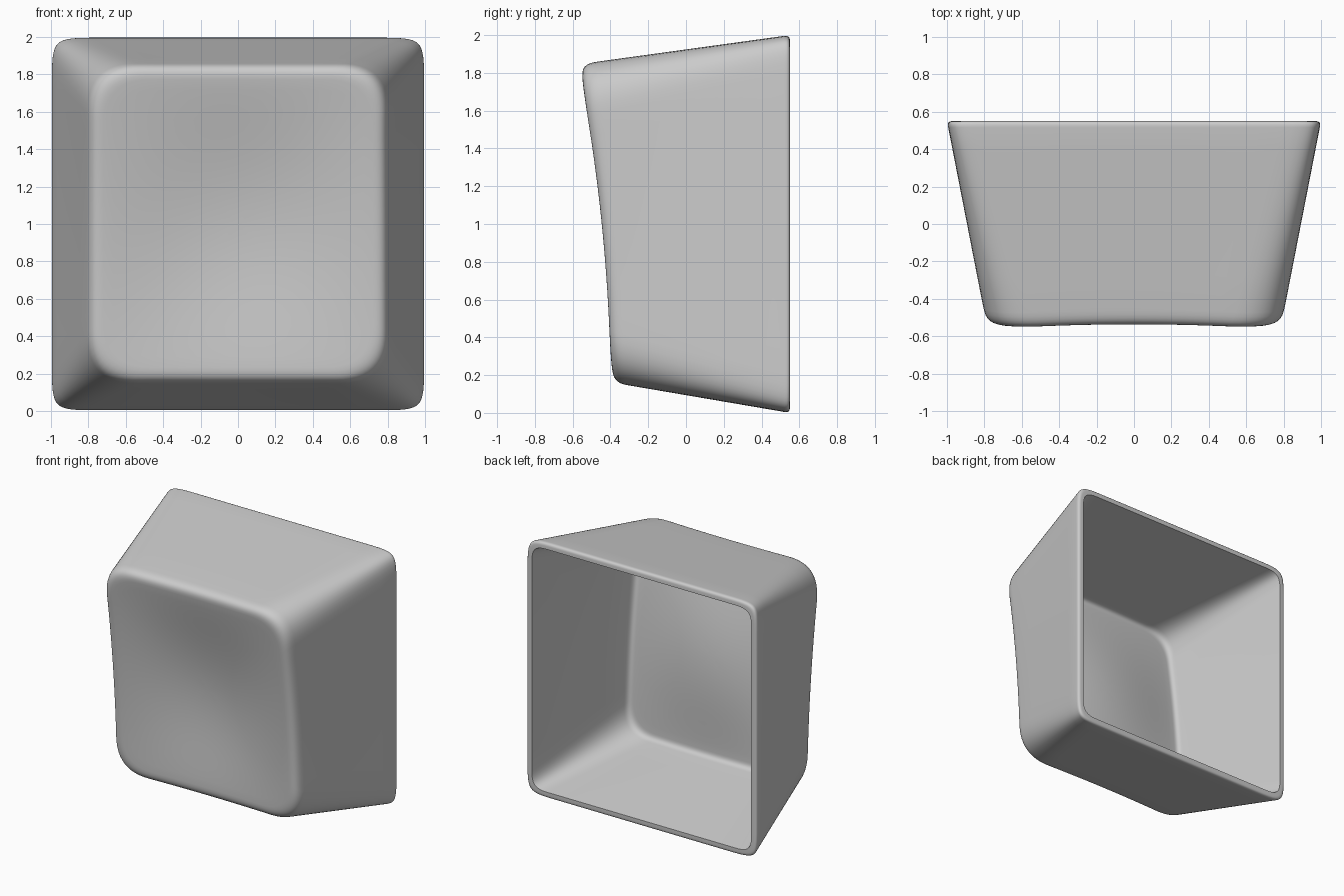
import bpy, bmesh
from mathutils import Vector

if "Cube" in bpy.data.objects:
    bpy.data.objects.remove(bpy.data.objects["Cube"])

BACK = 0.55


def face_y(x, z):
    # slanted front face with a shallow bowl
    q = (z - 1.005) / 0.845
    u = 1 - (x / 0.79) ** 2
    bowl = 0.06 * u * u * max(0, 1 - q * q) ** 2
    return -0.452 - 0.0865 * q - 0.036 * q * q + 0.025 * u + bowl


def bezier(a, b, c, n, w=1.0):
    # quadratic curve; a larger weight w pulls it closer to the corner b
    pts = []
    for k in range(n + 1):
        t = k / n
        i, j, m = (1 - t) ** 2, 2 * w * t * (1 - t), t * t
        pts.append((a * i + b * j + c * m) / (i + j + m))
    return pts


def outline(w, z0, z1, d, weight):
    # soft-cornered rectangle in x and z
    corners = [Vector(p) for p in ((w, z0), (w, z1), (-w, z1), (-w, z0))]
    pts = []
    for i, c in enumerate(corners):
        prev, nxt = corners[i - 1], corners[(i + 1) % 4]
        a = c + (prev - c).normalized() * d
        b = c + (nxt - c).normalized() * d
        end = nxt + (c - nxt).normalized() * d
        pts += bezier(a, c, b, 12, weight)
        pts += [b.lerp(end, k / 12) for k in range(1, 12)]
    return pts


def shell(back, front, depth, fillet, rim):
    # one column of points per outline point, from the rim to the face centre
    zc = (front[1] + front[2]) / 2
    columns = []

    def on_face(p):
        return Vector((p.x, face_y(p.x, p.y) + depth, p.y))

    for b, f in zip(outline(*back), outline(*front)):
        base, edge = Vector((b.x, BACK, b.y)), on_face(f)
        mid = Vector((0, zc))
        col = []
        if rim:
            inset = Vector((b.x * 0.975, BACK, 1 + (b.y - 1) * 0.975))
            col += bezier(inset, base, base.lerp(edge, 0.03), 4)
        else:
            col.append(base)
        col += [base.lerp(edge, t) for t in (0.15, 0.3, 0.45, 0.6, 0.75)]
        s = 1 - fillet * 1.1
        col += bezier(base.lerp(edge, 1 - fillet), edge, on_face(mid.lerp(f, s)), 8, 1.2)
        col += [on_face(mid.lerp(f, s * (1 - k / 14))) for k in range(1, 15)]
        columns.append(col)
    return columns


# outer and inner skins joined across the flat rim
outer = shell((1.0, 0.0, 2.0, 0.2, 2.2), (0.79, 0.16, 1.847, 0.27, 1.0), 0, 0.08, True)
inner = shell((0.95, 0.05, 1.95, 0.13, 1.4), (0.745, 0.205, 1.8, 0.23, 1.0), 0.05, 0.05, False)
columns = [o[::-1] + i for o, i in zip(outer, inner)]

bm = bmesh.new()
grid = [[bm.verts.new(p) for p in col] for col in columns]
for i, col in enumerate(grid):
    nxt = grid[(i + 1) % len(grid)]
    for k in range(len(col) - 1):
        bm.faces.new((col[k], col[k + 1], nxt[k + 1], nxt[k]))
bmesh.ops.remove_doubles(bm, verts=bm.verts, dist=0.0001)
bmesh.ops.recalc_face_normals(bm, faces=bm.faces)
mesh = bpy.data.meshes.new("keycap")
bm.to_mesh(mesh)
bm.free()

keycap = bpy.data.objects.new("keycap", mesh)
bpy.context.collection.objects.link(keycap)
bpy.context.view_layer.objects.active = keycap
keycap.select_set(True)
bpy.ops.object.shade_smooth_by_angle(angle=0.7)
